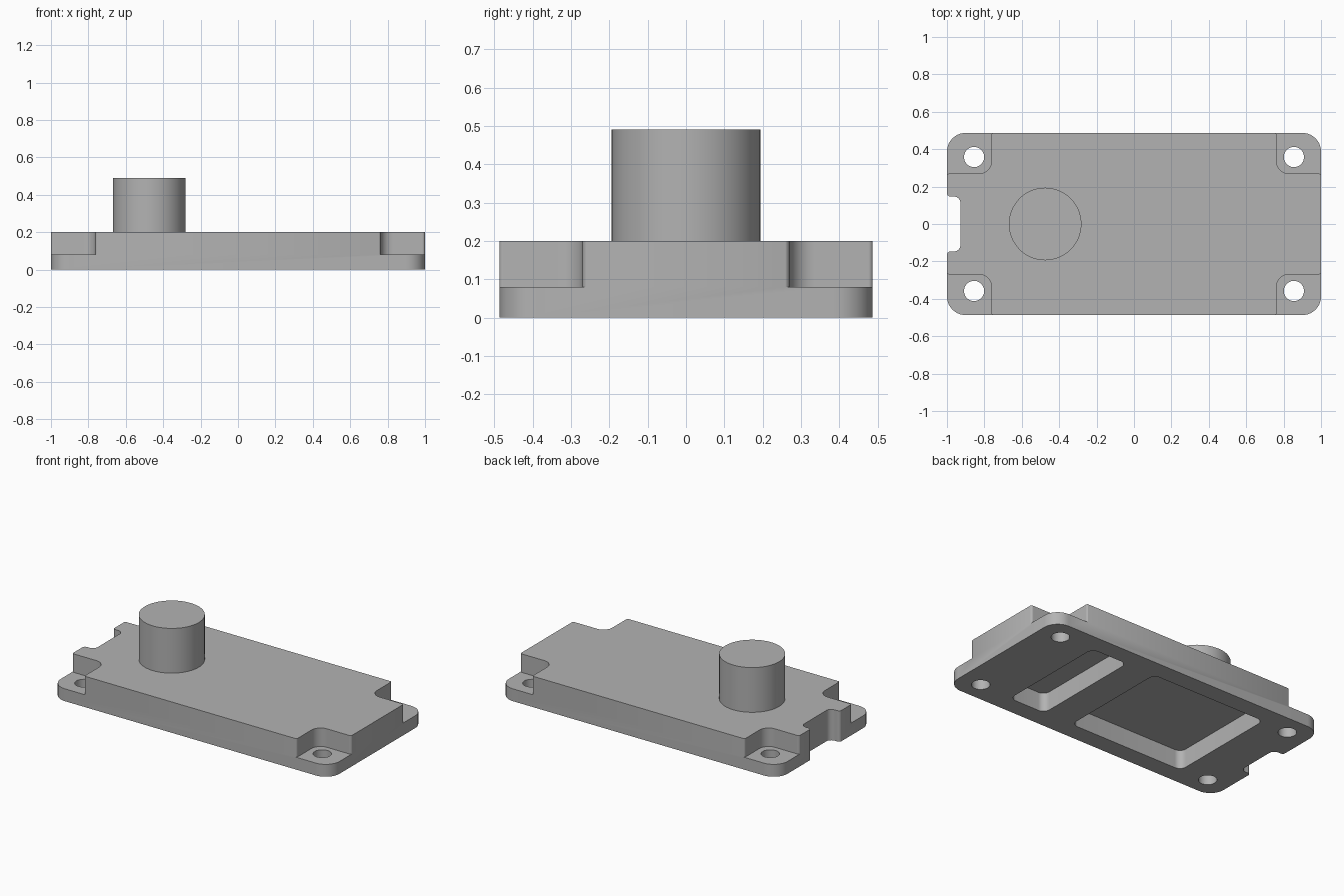
import bpy, bmesh
from math import pi, cos, sin, radians
from mathutils import Vector

if "Cube" in bpy.data.objects:
    bpy.data.objects.remove(bpy.data.objects["Cube"])

HALF_X, HALF_Y = 1.0, 0.487
TOP, LEDGE, POCKET = 0.2, 0.08, 0.12

grey = bpy.data.materials.new("plain_grey")
grey.use_nodes = True
colour = (0.45, 0.45, 0.45, 1)
grey.diffuse_color = colour
grey.node_tree.nodes["Principled BSDF"].inputs["Base Color"].default_value = colour


def fillet(corners, steps=10):
    """Round each (x, y, radius) corner of a closed outline."""
    out = []
    for i, (x, y, r) in enumerate(corners):
        p = Vector((x, y))
        if r == 0:
            out.append(p)
            continue
        a = (Vector(corners[i - 1][:2]) - p).normalized()
        b = (Vector(corners[(i + 1) % len(corners)][:2]) - p).normalized()
        # all rounded corners are square, so the arc centre is at p + r(a + b)
        for k in range(steps + 1):
            t = k / steps * pi / 2
            out.append(p + r * (a * (1 - sin(t)) + b * (1 - cos(t))))
    return out


def prism(name, outline, z0, z1):
    """Extrude a flat outline between two heights."""
    bm = bmesh.new()
    face = bm.faces.new([bm.verts.new((p[0], p[1], z0)) for p in outline])
    new = bmesh.ops.extrude_face_region(bm, geom=[face])["geom"]
    bmesh.ops.translate(bm, vec=(0, 0, z1 - z0),
                        verts=[g for g in new if isinstance(g, bmesh.types.BMVert)])
    bmesh.ops.recalc_face_normals(bm, faces=bm.faces)
    mesh = bpy.data.meshes.new(name)
    bm.to_mesh(mesh)
    bm.free()
    mesh.materials.append(grey)
    obj = bpy.data.objects.new(name, mesh)
    bpy.context.collection.objects.link(obj)
    return obj


def rectangle(x0, x1, y0, y1, r):
    return fillet([(x0, y0, r), (x1, y0, r), (x1, y1, r), (x0, y1, r)])


def circle(x, y, r, n):
    return [(x + r * cos(2 * pi * k / n), y + r * sin(2 * pi * k / n)) for k in range(n)]


def select(obj):
    bpy.ops.object.select_all(action='DESELECT')
    obj.select_set(True)
    bpy.context.view_layer.objects.active = obj


def cut(target, cutter):
    cutter.hide_render = True
    mod = target.modifiers.new("cut", 'BOOLEAN')
    mod.operation, mod.solver, mod.object = 'DIFFERENCE', 'EXACT', cutter
    select(target)
    bpy.ops.object.modifier_apply(modifier=mod.name)
    bpy.data.objects.remove(cutter)


# Housing block with rounded corners
housing = prism("housing", rectangle(-HALF_X, HALF_X, -HALF_Y, HALF_Y, 0.1), 0, TOP)

# Corner ledges, flared where they run out through the sides, and screw holes
ex, ey = HALF_X + 0.001, HALF_Y + 0.001
ledge = fillet([(0.762, 0.27, 0.065), (ex, 0.27, 0.016), (ex, 0.24, 0), (1.1, 0.24, 0),
                (1.1, 0.6, 0), (0.73, 0.6, 0), (0.73, ey, 0), (0.762, ey, 0.012)])
for sx in (-1, 1):
    for sy in (-1, 1):
        cut(housing, prism("ledge_cutter", [(p.x * sx, p.y * sy) for p in ledge], LEDGE, 0.3))
        cut(housing, prism("hole_cutter", circle(0.855 * sx, 0.358 * sy, 0.054, 40), -0.1, 0.3))

# Connector notch in one end
notch = fillet([(-1.1, 0.2, 0), (-ex, 0.2, 0), (-ex, 0.147, 0.02), (-0.928, 0.147, 0.035),
                (-0.928, -0.147, 0.035), (-ex, -0.147, 0.02), (-ex, -0.2, 0), (-1.1, -0.2, 0)])
cut(housing, prism("notch_cutter", notch, -0.1, 0.3))

# Two pockets in the underside
for x0, x1 in ((-0.663, 0.16), (0.365, 0.625)):
    cut(housing, prism("pocket_cutter", rectangle(x0, x1, -0.37, 0.37, 0.045), -0.1, POCKET))

# Round boss on the top
boss = prism("boss", circle(-0.475, 0, 0.194, 72), TOP, 0.49)

for obj in (housing, boss):
    select(obj)
    bpy.ops.object.shade_smooth_by_angle(angle=radians(30))
